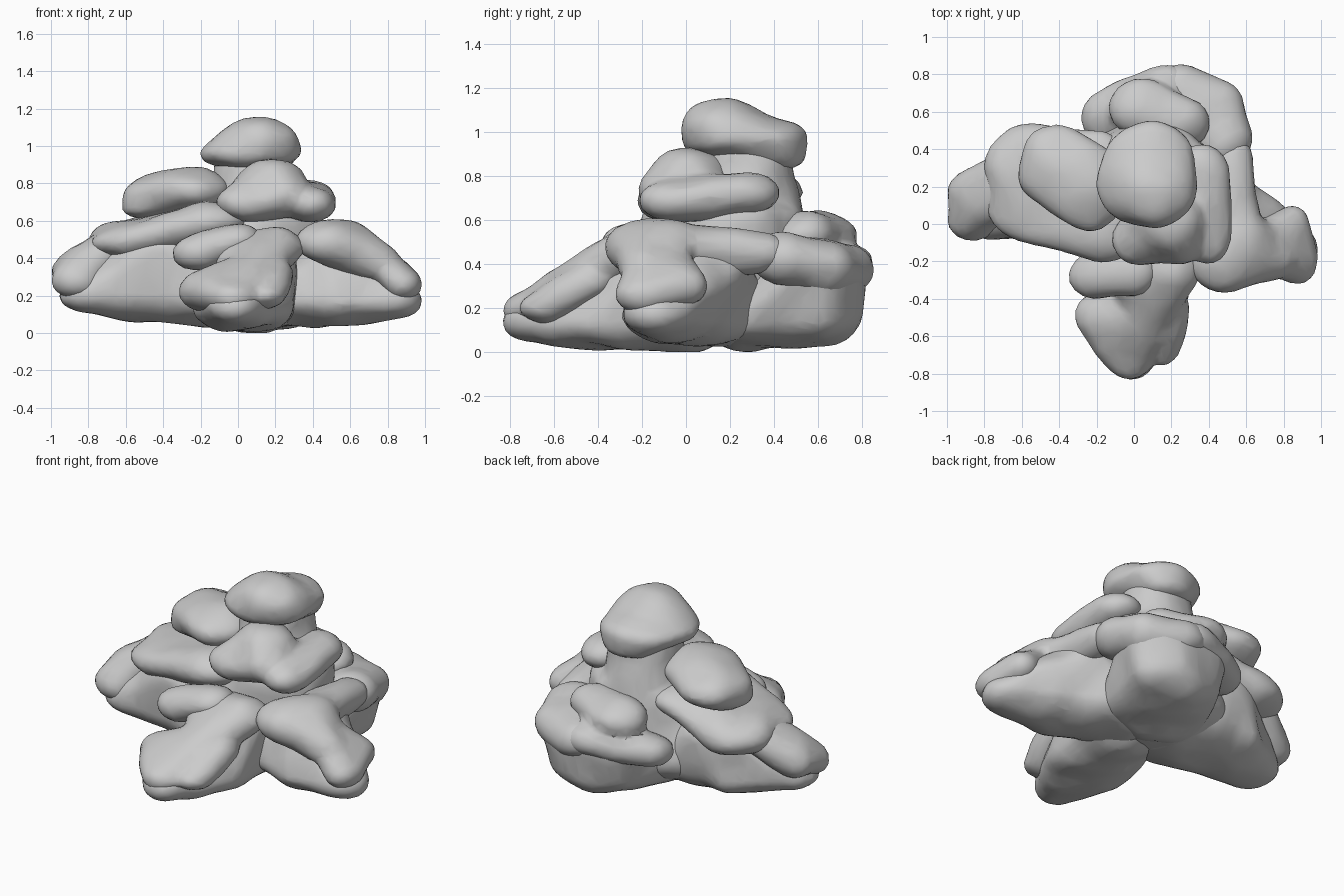
import bpy, bmesh
from mathutils import Vector, Matrix, noise


def lump(name, *groups):
    """Soft lump: each group of ellipsoids (x, y, z, rx, ry, rz) is hulled, then all are fused."""
    bm = bmesh.new()
    for balls in groups:
        part = bmesh.new()
        for x, y, z, a, b, c in balls:
            m = Matrix.Translation((x, y, z)) @ Matrix.Diagonal((a, b, c, 1))
            bmesh.ops.create_icosphere(part, subdivisions=3, radius=1, matrix=m)
        pts = [v.co.copy() for v in part.verts]
        part.free()
        verts = [bm.verts.new(p) for p in pts]
        r = bmesh.ops.convex_hull(bm, input=verts)
        bmesh.ops.delete(bm, geom=[v for v in verts if not v.link_faces], context='VERTS')
    bmesh.ops.recalc_face_normals(bm, faces=bm.faces[:])
    me = bpy.data.meshes.new(name)
    bm.to_mesh(me)
    bm.free()
    ob = bpy.data.objects.new(name, me)
    bpy.context.collection.objects.link(ob)
    bpy.context.view_layer.objects.active = ob
    ob.select_set(True)
    m = ob.modifiers.new("fuse", 'REMESH')
    m.mode, m.voxel_size = 'VOXEL', 0.022
    m = ob.modifiers.new("soften", 'SMOOTH')
    m.iterations = 3
    bpy.ops.object.modifier_apply(modifier="fuse")
    bpy.ops.object.modifier_apply(modifier="soften")
    # Gentle hand-sculpted unevenness
    norms = [v.normal.copy() for v in me.vertices]
    for v, n in zip(me.vertices, norms):
        v.co += n * 0.022 * noise.noise(v.co * 5.0)
        v.co.z = max(v.co.z, 0.0)
    m = ob.modifiers.new("facets", 'DECIMATE')
    m.ratio = 0.2
    bpy.ops.object.modifier_apply(modifier="facets")
    bpy.ops.object.shade_smooth_by_angle(angle=0.6)
    ob.select_set(False)
    return ob


# Inner core and neck
lump("core", [(0.0, 0.2, 0.25, .42, .36, .22), (0.1, 0.22, 0.6, .36, .32, .15)],
     [(0.08, 0.28, 0.6, .27, .26, .1), (0.08, 0.27, 0.92, .2, .2, .1)])

# Top cap
lump("top_cap", [(0.12, 0.15, 1.03, .2, .17, .135), (0.07, 0.2, 0.96, .275, .21, .09),
                 (0.09, 0.37, 0.97, .24, .17, .095), (0.1, 0.43, 0.89, .15, .11, .06)])

# Upper tier clumps
lump("upper_left_cap", [(-0.25, 0.2, 0.76, .22, .24, .125), (-0.41, 0.3, 0.73, .21, .23, .12),
                        (-0.47, 0.26, 0.66, .15, .15, .06)])
lump("upper_front_cap",
     [(0.18, 0.02, 0.8, .18, .18, .125), (0.02, -0.08, 0.69, .14, .14, .1),
      (0.25, -0.06, 0.73, .14, .16, .12)],
     [(0.38, -0.03, 0.69, .16, .18, .1), (0.36, 0.25, 0.72, .16, .18, .1)])

# Left wing
lump("left_body", [(-0.8, 0.09, 0.2, .17, .16, .1), (-0.5, 0.2, 0.2, .2, .25, .14),
                   (-0.1, 0.15, 0.2, .2, .3, .17), (-0.4, 0.18, 0.45, .25, .3, .1)])
lump("left_cap",
     [(-0.58, 0.3, 0.48, .22, .25, .12), (-0.58, 0.08, 0.48, .2, .17, .09),
      (-0.15, -0.05, 0.6, .2, .16, .1), (-0.2, 0.25, 0.6, .2, .25, .1)])
lump("left_tip_cap", [(-0.87, 0.03, 0.28, .14, .12, .1), (-0.87, 0.16, 0.32, .13, .12, .1),
                      (-0.7, 0.2, 0.44, .14, .18, .1)])

# Front wing
lump("front_body", [(-0.02, -0.7, 0.14, .15, .13, .1), (0.02, -0.4, 0.13, .26, .16, .12),
                    (0.1, 0.0, 0.14, .25, .2, .14), (0.1, -0.18, 0.38, .22, .2, .1)])
lump("front_cap",
     [(-0.03, -0.69, 0.19, .15, .14, .1), (-0.18, -0.5, 0.23, .14, .14, .12),
      (0.08, -0.45, 0.34, .16, .12, .1)],
     [(0.08, -0.45, 0.34, .16, .14, .1), (0.22, -0.24, 0.46, .14, .15, .1),
      (0.02, -0.2, 0.42, .18, .18, .1)],
     [(0.15, -0.65, 0.2, .11, .11, .07), (0.22, -0.45, 0.32, .08, .12, .08)])
lump("front_shoulder_cap", [(-0.2, -0.27, 0.42, .14, .13, .09), (-0.02, -0.24, 0.49, .14, .14, .09)])

# Right wing
lump("right_body", [(0.84, -0.13, 0.17, .14, .15, .1), (0.55, -0.05, 0.16, .2, .24, .12),
                    (0.2, 0.1, 0.18, .2, .3, .16), (0.5, 0.05, 0.4, .16, .25, .1)])
lump("right_cap",
     [(0.46, -0.22, 0.49, .16, .15, .11), (0.56, -0.1, 0.5, .14, .18, .11),
      (0.74, -0.16, 0.38, .13, .14, .11)],
     [(0.88, -0.19, 0.27, .11, .13, .09), (0.85, -0.02, 0.3, .1, .11, .09),
      (0.72, -0.12, 0.4, .12, .15, .1)],
     [(0.54, -0.1, 0.48, .14, .18, .11), (0.54, 0.3, 0.45, .11, .16, .1)])

# Back wing
lump("back_body", [(0.2, 0.6, 0.17, .3, .2, .14), (0.1, 0.3, 0.16, .34, .25, .15),
                   (0.22, 0.6, 0.38, .36, .22, .1)])
lump("back_right_cap",
     [(0.48, 0.45, 0.42, .15, .16, .12), (0.44, 0.62, 0.38, .15, .15, .13),
      (0.25, 0.7, 0.38, .18, .15, .12)])
lump("back_cap",
     [(0.05, 0.62, 0.53, .19, .16, .12), (0.24, 0.54, 0.53, .17, .14, .1)],
     [(-0.14, 0.57, 0.35, .15, .14, .1), (0.16, 0.71, 0.4, .18, .14, .1)])
